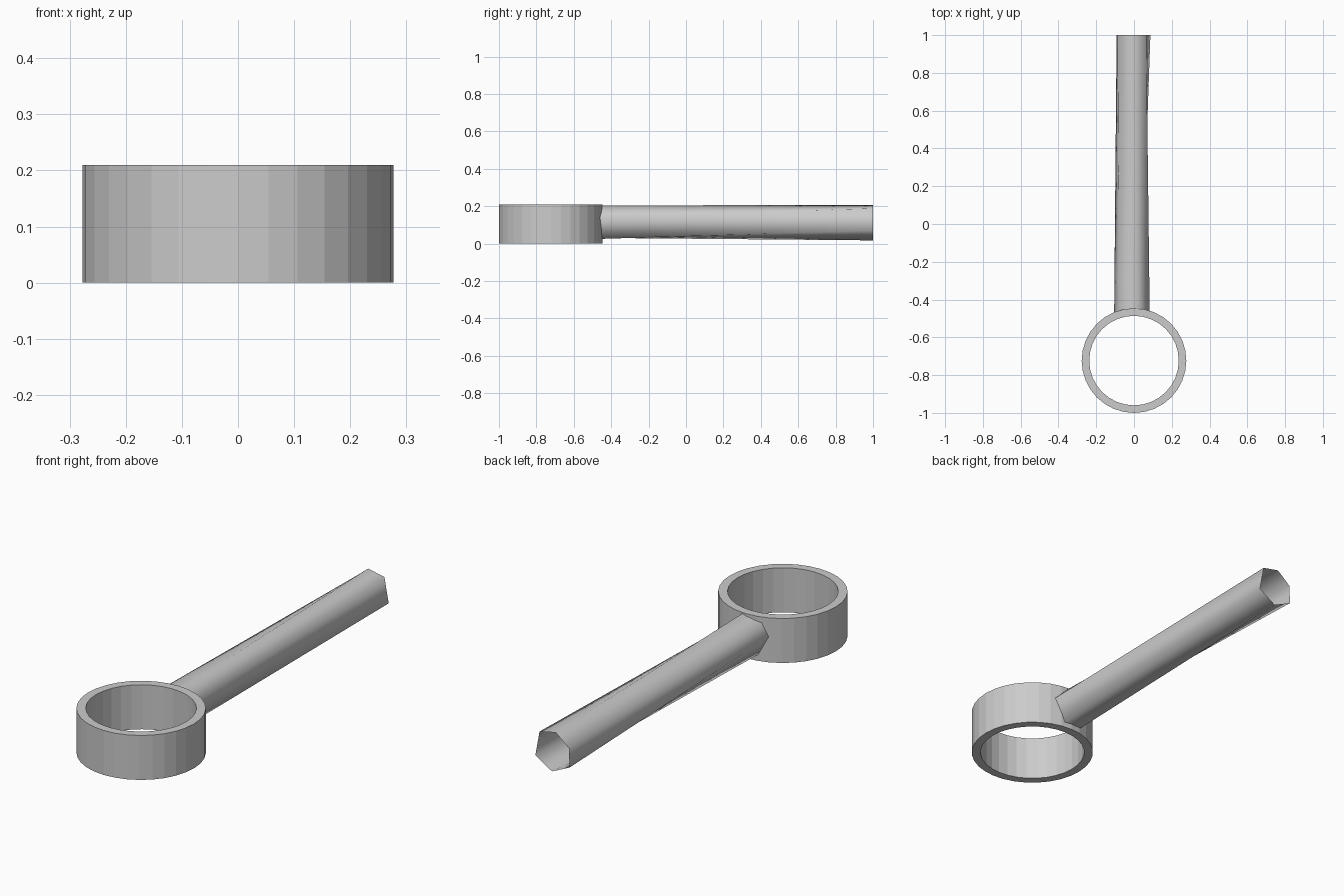
import bpy, bmesh, math

if "Cube" in bpy.data.objects:
    bpy.data.objects.remove(bpy.data.objects["Cube"])

RING_Y, R_OUT, R_IN, HEIGHT, SIDES = -0.723, 0.277, 0.237, 0.21, 32


def make_object(name, bm, smooth):
    bmesh.ops.recalc_face_normals(bm, faces=bm.faces)
    mesh = bpy.data.meshes.new(name)
    bm.to_mesh(mesh)
    bm.free()
    for p in mesh.polygons:
        p.use_smooth = smooth
    obj = bpy.data.objects.new(name, mesh)
    bpy.context.collection.objects.link(obj)
    return obj


def bridge(bm, a, b):
    n = len(a)
    for i in range(n):
        j = (i + 1) % n
        bm.faces.new((a[i], a[j], b[j], b[i]))


# Faceted ring with a square wall section
bm = bmesh.new()
loops = []
for r, z in ((R_OUT, 0), (R_OUT, HEIGHT), (R_IN, HEIGHT), (R_IN, 0)):
    loops.append([bm.verts.new((r * math.cos(2 * math.pi * i / SIDES),
                                RING_Y + r * math.sin(2 * math.pi * i / SIDES), z))
                  for i in range(SIDES)])
for k in range(4):
    bridge(bm, loops[k], loops[(k + 1) % 4])
make_object("ring", bm, False)

# Open six-sided handle, slightly twisted, its front end fitted to the ring
back = [(0.065, 0.188), (-0.02, 0.206), (-0.088, 0.15),
        (-0.092, 0.06), (0.0, 0.017), (0.087, 0.07)]
front = [(0.083, 0.14), (0.02, 0.204), (-0.075, 0.183),
         (-0.105, 0.12), (-0.06, 0.03), (0.035, 0.025)]
bm = bmesh.new()
STEPS = 8
rows = []
for s in range(STEPS + 1):
    t = s / STEPS
    row = []
    for (fx, fz), (bx, bz) in zip(front, back):
        y0 = RING_Y + math.sqrt((R_OUT - 0.006) ** 2 - fx ** 2)
        row.append(bm.verts.new((fx + (bx - fx) * t, y0 + (1 - y0) * t, fz + (bz - fz) * t)))
    rows.append(row)
for a, b in zip(rows, rows[1:]):
    bridge(bm, a, b)
make_object("handle", bm, True)
